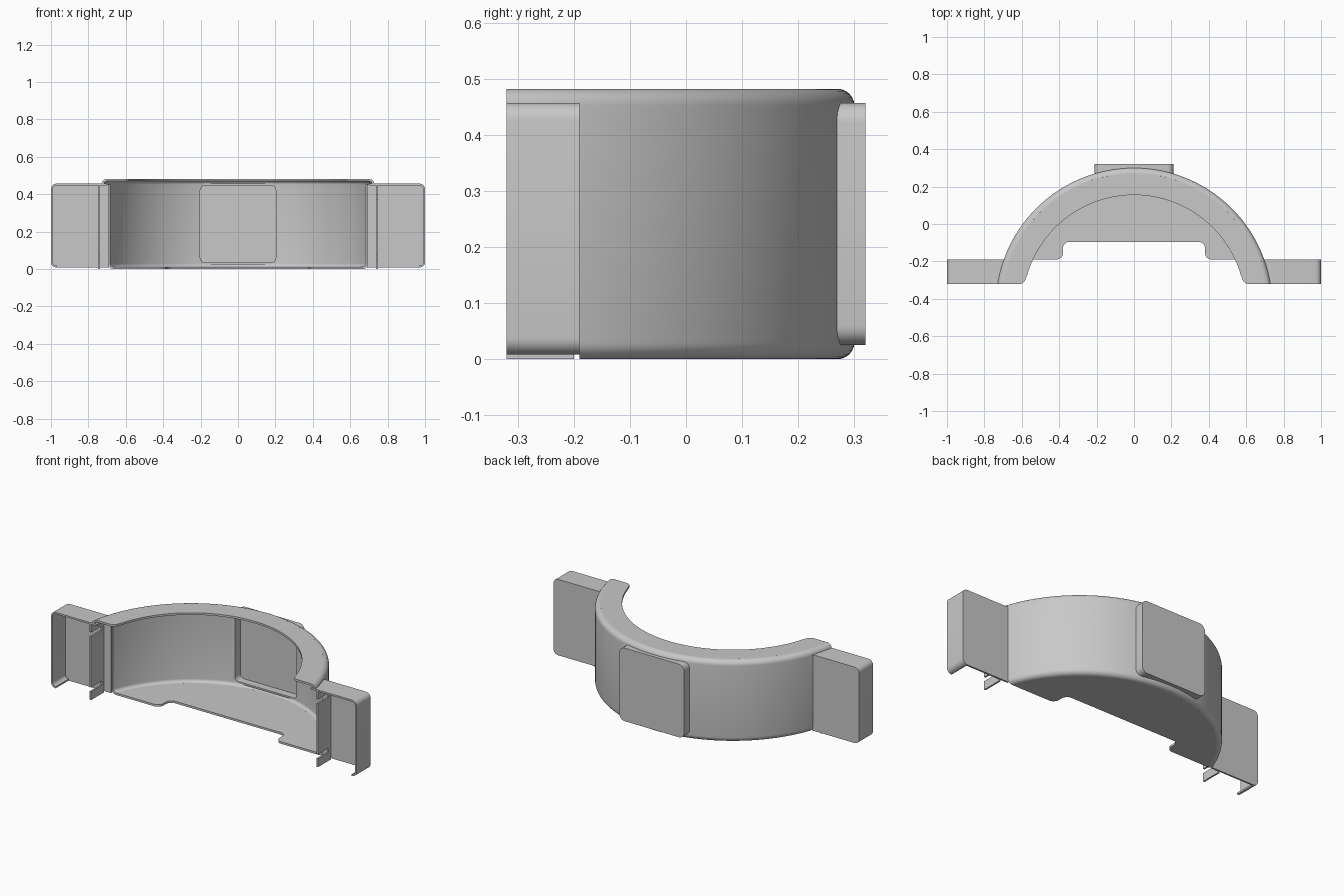
import bpy, bmesh, math
from mathutils import Vector

if "Cube" in bpy.data.objects:
    bpy.data.objects.remove(bpy.data.objects["Cube"])

CY, R, H, T, F = -0.44, 0.74, 0.482, 0.012, 0.03   # arc centre, radius, height, wall, fillet
RF = R - F
FRONT, BACK = -0.32, -0.19                          # front rim and flange plane

grey = bpy.data.materials.new("light_grey")
grey.diffuse_color = (0.58, 0.58, 0.58, 1)
grey.use_nodes = True
grey.node_tree.nodes["Principled BSDF"].inputs["Base Color"].default_value = grey.diffuse_color


def finish(name, bm):
    bmesh.ops.recalc_face_normals(bm, faces=bm.faces)
    me = bpy.data.meshes.new(name)
    bm.to_mesh(me)
    bm.free()
    me.materials.append(grey)
    ob = bpy.data.objects.new(name, me)
    bpy.context.collection.objects.link(ob)
    return ob


def smooth(ob):
    bpy.ops.object.select_all(action='DESELECT')
    ob.select_set(True)
    bpy.context.view_layer.objects.active = ob
    bpy.ops.object.shade_smooth_by_angle(angle=math.radians(30))


def apply_mod(ob, kind, **props):
    m = ob.modifiers.new(kind.lower(), kind)
    for k, v in props.items():
        setattr(m, k, v)
    bpy.ops.object.select_all(action='DESELECT')
    ob.select_set(True)
    bpy.context.view_layer.objects.active = ob
    bpy.ops.object.modifier_apply(modifier=m.name)


def rounded(pts, n=6):
    """Closed outline from (u, v, radius) points."""
    out = []
    for i, (u, v, r) in enumerate(pts):
        p = Vector((u, v))
        if r == 0:
            out.append(p)
            continue
        a = (Vector(pts[i - 1][:2]) - p).normalized()
        b = (Vector(pts[(i + 1) % len(pts)][:2]) - p).normalized()
        half = a.angle(b) / 2
        c = p + (a + b).normalized() * r / math.sin(half)
        s = p + a * r / math.tan(half) - c
        e = p + b * r / math.tan(half) - c
        turn = s.angle_signed(e)
        for k in range(n + 1):
            t = -turn * k / n
            out.append(c + Vector((s.x * math.cos(t) - s.y * math.sin(t),
                                   s.x * math.sin(t) + s.y * math.cos(t))))
    return out


def prism(name, outline, axis, a, b):
    """Extrude an outline between a and b along the x, y or z axis."""
    place = {'x': lambda u, v, w: (w, u, v),
             'y': lambda u, v, w: (u, w, v),
             'z': lambda u, v, w: (u, v, w)}[axis]
    bm = bmesh.new()
    lo = [bm.verts.new(place(u, v, a)) for u, v in outline]
    hi = [bm.verts.new(place(u, v, b)) for u, v in outline]
    bm.faces.new(lo)
    bm.faces.new(hi)
    for i in range(len(lo)):
        j = (i + 1) % len(lo)
        bm.faces.new((lo[i], lo[j], hi[j], hi[i]))
    return finish(name, bm)


def sweep(name, profile, y_min, y_max=None, n=80):
    """Turn an (r, z) profile round the arc centre, trimmed to a y range."""
    bm = bmesh.new()
    rings = []
    for i in range(n + 1):
        t = math.pi * i / n
        rings.append([bm.verts.new((r * math.cos(t), CY + r * math.sin(t), z))
                      for r, z in profile])
    m = len(profile)
    for p, q in zip(rings, rings[1:]):
        for i in range(m):
            j = (i + 1) % m
            bm.faces.new((p[i], p[j], q[j], q[i]))
    cuts = [(y_min, -1)] + ([(y_max, 1)] if y_max is not None else [])
    for y, s in cuts:
        bmesh.ops.bisect_plane(bm, geom=bm.verts[:] + bm.edges[:] + bm.faces[:],
                               plane_co=(0, y, 0), plane_no=(0, s, 0), clear_outer=True)
    bmesh.ops.holes_fill(bm, edges=[e for e in bm.edges if e.is_boundary], sides=0)
    return finish(name, bm)


def fillet(r, z, d0, d1, n=6):
    return [(RF + r * math.cos(math.radians(d0 + (d1 - d0) * k / n)),
             z + r * math.sin(math.radians(d0 + (d1 - d0) * k / n))) for k in range(n + 1)]


def arc(r, y, n=64):
    """Points from the right end to the left end, both at height y."""
    a = math.asin((y - CY) / r)
    return [(r * math.cos(a + (math.pi - 2 * a) * k / n),
             CY + r * math.sin(a + (math.pi - 2 * a) * k / n)) for k in range(n + 1)]


# curved wall with rolled upper and lower edges
top_out, top_in = fillet(F, H - F, 90, 0), fillet(F - T, H - F, 0, 90)
low_out, low_in = fillet(F, F, 0, -90), fillet(F - T, F, -90, 0)
wall = sweep("curved_wall", top_out + low_out + low_in + top_in, BACK)

# rolled edge running on to the front of the upper rim
rim_edge = sweep("upper_rim_edge", top_out + top_in, FRONT, BACK)

# upper rim
inner = arc(0.595, -0.27)[::-1]
rim_pts = [(x, y, 0) for x, y in arc(RF, FRONT)]
rim_pts += [(-0.59, FRONT, 0.03)] + [(x, y, 0) for x, y in inner] + [(0.59, FRONT, 0.03)]
rim = prism("upper_rim", rounded(rim_pts), 'z', H - T, H)

# floor with a stepped front edge
floor_pts = [(x, y, 0) for x, y in arc(RF, BACK)]
floor_pts += [(-0.38, BACK, 0.035), (-0.38, -0.095, 0.035),
              (0.38, -0.095, 0.035), (0.38, BACK, 0.035)]
floor = prism("floor", rounded(floor_pts), 'z', 0, T)


# hollow pad on the back, open to the inside
def pad_outline(w, z0, z1, r):
    return rounded([(-w, z0, r), (w, z0, r), (w, z1, r), (-w, z1, r)])


pad = prism("back_pad", pad_outline(0.212, 0.025, 0.457, 0.035), 'y', 0.264, 0.32)
cutter = prism("pad_cutter", pad_outline(0.202, 0.035, 0.447, 0.025), 'y', 0.15, 0.31)
cutter.hide_render = True
for ob in (wall, pad):
    apply_mod(ob, 'BOOLEAN', operation='DIFFERENCE', object=cutter, solver='EXACT')
bpy.data.objects.remove(cutter)

# side flanges: back plate, wrapped rim, slotted inner plate
Z0, Z1, W = 0.008, 0.457, 0.01
back = prism("flange_back", rounded([(0.69, Z0, 0), (1, Z0, F), (1, Z1, F), (0.69, Z1, 0)]),
             'y', BACK - W, BACK)
hoop = prism("flange_rim", rounded([
    (0.70, Z1, 0), (1, Z1, F), (1, Z0, F), (0.968, Z0, 0), (0.968, Z0 + W, 0),
    (1 - W, Z0 + W, F - W), (1 - W, Z1 - W, F - W), (0.70, Z1 - W, 0)]),
    'y', FRONT, BACK - W)
slots = [(0.05, 0.075), (0.375, 0.40)]
edge = [(BACK - W, 0), (FRONT, 0)]
for a, b in slots:
    edge += [(FRONT, a), (-0.22, a), (-0.22, b), (FRONT, b)]
edge += [(FRONT, Z1 - W), (BACK - W, Z1 - W)]
inner_plate = prism("flange_inner_plate", edge, 'x', 0.737, 0.747)
for ob in (back, hoop, inner_plate):
    apply_mod(ob, 'MIRROR', use_clip=False, merge_threshold=0.0001)

for ob in (wall, rim_edge, rim, floor, pad, back, hoop):
    smooth(ob)
